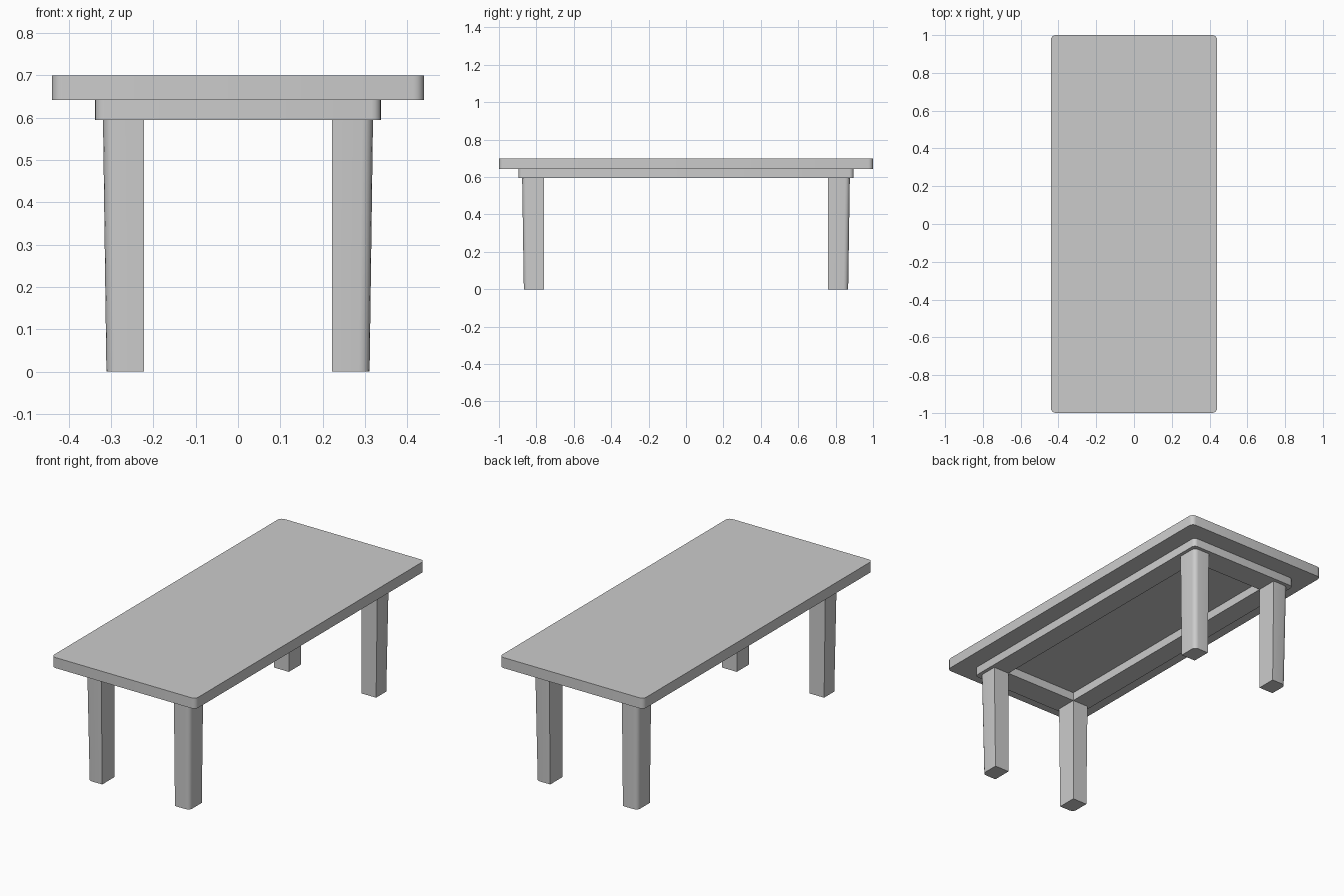
import bpy, bmesh, math

if "Cube" in bpy.data.objects:
    bpy.data.objects.remove(bpy.data.objects["Cube"])


def rounded_rect(x0, x1, y0, y1, radii, segs=4):
    """Counter-clockwise outline; radii order: (x1,y1), (x0,y1), (x0,y0), (x1,y0)."""
    corners = [(x1, y1, -1, -1), (x0, y1, 1, -1), (x0, y0, 1, 1), (x1, y0, -1, 1)]
    pts = []
    for i, (x, y, sx, sy) in enumerate(corners):
        r = radii[i]
        if r == 0:
            pts.append((x, y))
            continue
        for k in range(segs + 1):
            a = math.pi / 2 * (i + k / segs)
            pts.append((x + sx * r + r * math.cos(a), y + sy * r + r * math.sin(a)))
    return pts


def loft(name, bottom, top, z0, z1):
    """Closed solid between two matching outlines."""
    bm = bmesh.new()
    low = [bm.verts.new((x, y, z0)) for x, y in bottom]
    high = [bm.verts.new((x, y, z1)) for x, y in top]
    n = len(low)
    bm.faces.new(low[::-1])
    bm.faces.new(high)
    for i in range(n):
        j = (i + 1) % n
        bm.faces.new((low[i], low[j], high[j], high[i]))
    return finish(name, bm)


def frame(name, outer, inner, z0, z1):
    """Hollow frame: both loops need the same number of points."""
    bm = bmesh.new()
    loops = [[bm.verts.new((x, y, z)) for x, y in pts]
             for pts, z in ((outer, z0), (outer, z1), (inner, z1), (inner, z0))]
    n = len(outer)
    for k in range(4):
        a, b = loops[k], loops[(k + 1) % 4]
        for i in range(n):
            j = (i + 1) % n
            bm.faces.new((a[i], a[j], b[j], b[i]))
    bmesh.ops.remove_doubles(bm, verts=bm.verts, dist=1e-5)
    bmesh.ops.recalc_face_normals(bm, faces=bm.faces)
    return finish(name, bm)


def finish(name, bm):
    mesh = bpy.data.meshes.new(name)
    bm.to_mesh(mesh)
    bm.free()
    obj = bpy.data.objects.new(name, mesh)
    bpy.context.collection.objects.link(obj)
    bpy.ops.object.select_all(action='DESELECT')
    obj.select_set(True)
    bpy.context.view_layer.objects.active = obj
    bpy.ops.object.shade_smooth_by_angle(angle=math.radians(35))
    return obj


# Table top
slab = rounded_rect(-0.44, 0.44, -1, 1, [0.025] * 4)
loft("table_top", slab, slab, 0.642, 0.70)

# Apron frame, its inner opening flush with the inner leg faces
outer = rounded_rect(-0.338, 0.338, -0.896, 0.896, [0.022] * 4)
inner = rounded_rect(-0.222, 0.222, -0.76, 0.76, [1e-6] * 4)
frame("apron", outer, inner, 0.595, 0.642)

# Legs: only the outer corner is rounded, outer faces taper slightly
foot = rounded_rect(0.222, 0.311, 0.76, 0.867, [0.025, 0, 0, 0])
head = rounded_rect(0.222, 0.319, 0.76, 0.876, [0.025, 0, 0, 0])
legs = loft("legs", foot, head, 0.0, 0.595)
mirror = legs.modifiers.new("mirror", 'MIRROR')
mirror.use_axis = (True, True, False)
